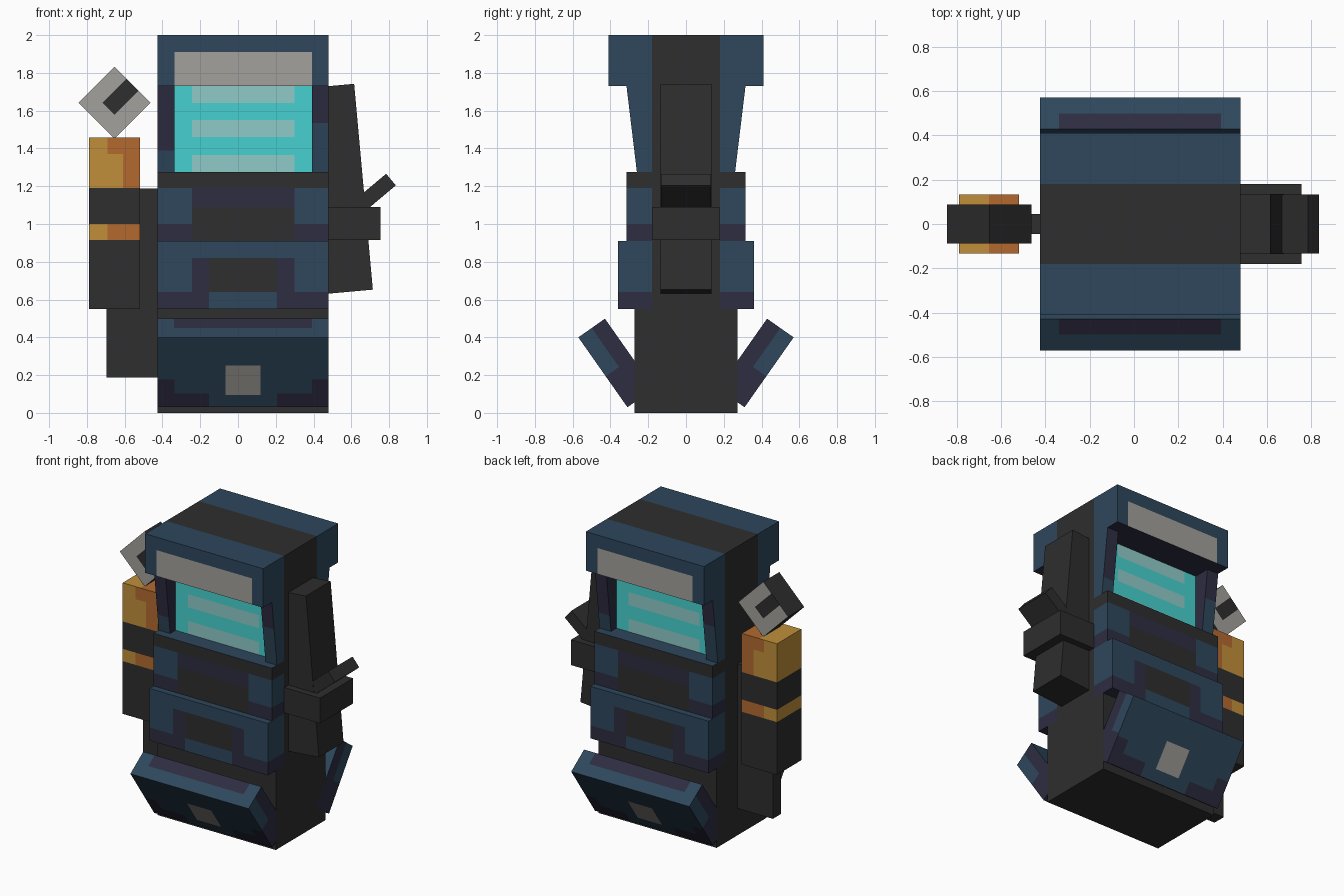
import bpy, bmesh, math
from mathutils import Vector

if "Cube" in bpy.data.objects:
    bpy.data.objects.remove(bpy.data.objects["Cube"], do_unlink=True)


def srgb(hexa):
    vals = [int(hexa[i:i + 2], 16) / 255 for i in (0, 2, 4)]
    return tuple(v / 12.92 if v < 0.04045 else ((v + 0.055) / 1.055) ** 2.4 for v in vals) + (1,)


PALETTE = {"blue": "2E475C", "purple": "2E2D42", "charcoal": "2E2E2E", "grey": "A3A19C",
           "cyan": "46D1D0", "pale_cyan": "8ECBC9", "gold": "C08F3A", "rust": "B2692F"}
NAMES = list(PALETTE)
MATS = []
for name, code in PALETTE.items():
    m = bpy.data.materials.new(name)
    m.use_nodes = True
    m.diffuse_color = srgb(code)
    bsdf = m.node_tree.nodes["Principled BSDF"]
    bsdf.inputs["Base Color"].default_value = srgb(code)
    bsdf.inputs["Roughness"].default_value = 0.9
    MATS.append(m)


def prism(name, profile, x0, x1, rule, cuts=None, loc=(0, 0, 0), rot=(0, 0, 0)):
    """Extrude a (y, z) profile along x, cut it on planes, colour each face by rule."""
    bm = bmesh.new()
    base = bm.faces.new([bm.verts.new((x0, y, z)) for y, z in profile])
    ext = bmesh.ops.extrude_face_region(bm, geom=[base])
    for v in ext["geom"]:
        if isinstance(v, bmesh.types.BMVert):
            v.co.x = x1
    bmesh.ops.recalc_face_normals(bm, faces=bm.faces[:])
    for axis, values in (cuts or {}).items():
        no = Vector([float(a == axis) for a in "xyz"])
        for val in values:
            bmesh.ops.bisect_plane(bm, geom=bm.verts[:] + bm.edges[:] + bm.faces[:],
                                   plane_co=no * val, plane_no=no)
    bm.normal_update()
    for f in bm.faces:
        col = rule if isinstance(rule, str) else rule(f.calc_center_median(), f.normal)
        f.material_index = NAMES.index(col)
    me = bpy.data.meshes.new(name)
    bm.to_mesh(me)
    bm.free()
    for m in MATS:
        me.materials.append(m)
    ob = bpy.data.objects.new(name, me)
    ob.location, ob.rotation_euler = loc, rot
    bpy.context.collection.objects.link(ob)
    return ob


def box(name, lo, hi, rule, cuts=None, loc=(0, 0, 0), rot=(0, 0, 0)):
    prof = [(lo[1], lo[2]), (hi[1], lo[2]), (hi[1], hi[2]), (lo[1], hi[2])]
    return prism(name, prof, lo[0], hi[0], rule, cuts, loc, rot)


def both(*vals):
    return [s * v for v in vals for s in (-1, 1)]


CX, W, S = 0.0275, 0.4525, 0.18   # body centre, half width, half of dark side band
MID = (CX, 0, 0)


# Body blocks
def belly_rule(c, n):
    ax, ay = abs(c.x), abs(c.y)
    if abs(n.x) > 0.5:
        return "charcoal" if ay < S else "purple" if c.z < 0.64 else "blue"
    if abs(n.y) > 0.5:
        if c.z < 0.64:
            return "purple" if ax > 0.18 else "blue"
        if c.z < 0.82 and ax < 0.272:
            return "charcoal" if ax < 0.18 else "purple"
        return "blue"
    return "blue" if n.z > 0 else "purple"


def chest_rule(c, n):
    ax, ay = abs(c.x), abs(c.y)
    if abs(n.z) > 0.5:
        return "blue" if n.z > 0 else "purple"
    if c.z > 1.19:
        return "charcoal"
    if abs(n.x) > 0.5:
        return "charcoal" if ay < S else "purple" if c.z < 1.0 else "blue"
    if ax < 0.272:
        return "purple" if c.z > 1.09 else "charcoal"
    return "purple" if c.z < 1.0 else "blue"


def visor_rule(c, n):
    if abs(n.y) > 0.5:
        return "grey" if abs(c.x) < 0.365 and c.z < 1.91 else "blue"
    if n.z < -0.5:
        return "purple"
    return "charcoal" if abs(c.y) < S else "blue"


def screen_rule(c, n):
    stripe = any(a < c.z < b for a, b in ((1.275, 1.365), (1.46, 1.55), (1.64, 1.73)))
    return "pale_cyan" if stripe and abs(c.x) < 0.272 else "cyan"


box("lower_core", (-W, -0.272, 0), (W, 0.272, 0.55), "charcoal", loc=MID)
box("belly_block", (-W, -0.36, 0.55), (W, 0.36, 0.91), belly_rule,
    {"x": both(0.18, 0.272), "y": both(S), "z": [0.64, 0.82]}, MID)
box("chest_block", (-W, -0.315, 0.91), (W, 0.315, 1.275), chest_rule,
    {"x": both(0.272), "y": both(S), "z": [1.0, 1.09, 1.19]}, MID)
box("upper_core", (-W, -S, 1.275), (W, S, 1.73), "charcoal", loc=MID)
box("screen", (-0.365, -0.2, 1.275), (0.365, 0.2, 1.73), screen_rule,
    {"x": both(0.272), "z": [1.365, 1.46, 1.55, 1.64]}, MID)
box("visor_block", (-W, -0.41, 1.73), (W, 0.41, 2.0), visor_rule,
    {"x": both(0.365), "y": both(S), "z": [1.91]}, MID)

# Flared posts beside the screens, and angled flaps at the foot, on both faces
POST = [(-S, 1.275), (-0.26, 1.275), (-0.315, 1.73), (-S, 1.73)]
TILT = math.radians(35.1)


def flap_rule(c, n):
    ax = abs(c.x)
    if n.y < -0.5:
        if ax < 0.0925 and 0.08 < c.z < 0.27:
            return "grey"
        corner = (c.z < 0.09 and ax > 0.18) or (c.z < 0.18 and ax > 0.365)
        return "purple" if corner else "blue"
    if abs(n.x) > 0.5:
        return "purple" if c.z < 0.2 or c.y > 0.086 else "blue"
    if n.z > 0.5:
        return "purple" if c.y > 0.086 and ax < 0.37 else "blue"
    return "purple" if n.z < -0.5 else "blue"


for label, sign, turn in (("front", -1, 0), ("back", 1, math.pi)):
    for side, x0, x1, split in (("a", -W, -0.365, 1.39), ("b", 0.365, W, 1.535)):
        def post_rule(c, n, x0=x0, split=split):
            if abs(n.x) > 0.5:
                return "blue" if n.x * x0 > 0 else "purple"
            return "purple" if c.z > split else "blue"
        prism(f"{label}_post_{side}", POST, x0, x1, post_rule, {"z": [split]}, MID, (0, 0, turn))
    box(f"{label}_flap", (-W, 0, 0), (W, 0.172, 0.452), flap_rule,
        {"x": both(0.0925, 0.18, 0.365), "y": [0.086], "z": [0.08, 0.09, 0.18, 0.2, 0.27]},
        (CX, sign * 0.31, 0.03), (TILT, 0, turn))

# Left arm: leaning blade, cuff and short stick
box("left_blade", (-0.135, -0.135, -0.547), (0.135, 0.135, 0.547), "charcoal",
    loc=(0.53, 0, 1.185), rot=(0, math.radians(-5.2), 0))
box("left_cuff", (0.46, -0.18, 0.915), (0.755, 0.18, 1.09), "charcoal")
box("left_stick", (-0.04, -0.133, -0.12), (0.04, 0.133, 0.12), "charcoal",
    loc=(0.718, 0, 1.158), rot=(0, math.radians(50), 0))


# Right arm: thin mount, banded canister and a diamond head
def canister_rule(c, n):
    if c.z < 0.915 or 1.0 < c.z < 1.19 or n.z < -0.5:
        return "charcoal"
    if n.z > 0.5:
        return "gold" if c.x < -0.655 else "rust"
    if c.x < -0.69 or (-0.69 < c.x < -0.61 and 1.19 < c.z < 1.37):
        return "gold"
    return "rust"


def head_rule(c, n):
    if abs(n.y) < 0.5:
        return "charcoal"
    a, b = (c.x, c.z) if n.y < 0 else (c.z, -c.x)
    return "charcoal" if abs(a) < 0.045 and b > -0.045 else "grey"


box("right_mount", (-0.697, -0.045, 0.187), (-0.42, 0.045, 1.187), "charcoal")
box("right_canister", (-0.79, -0.133, 0.55), (-0.52, 0.133, 1.457), canister_rule,
    {"x": [-0.69, -0.655, -0.61], "z": [0.915, 1.0, 1.19, 1.37]})
box("right_head", (-0.135, -0.088, -0.135), (0.135, 0.088, 0.135), head_rule,
    {"x": both(0.045), "z": both(0.045)}, (-0.653, 0, 1.642), (0, math.radians(45), 0))
